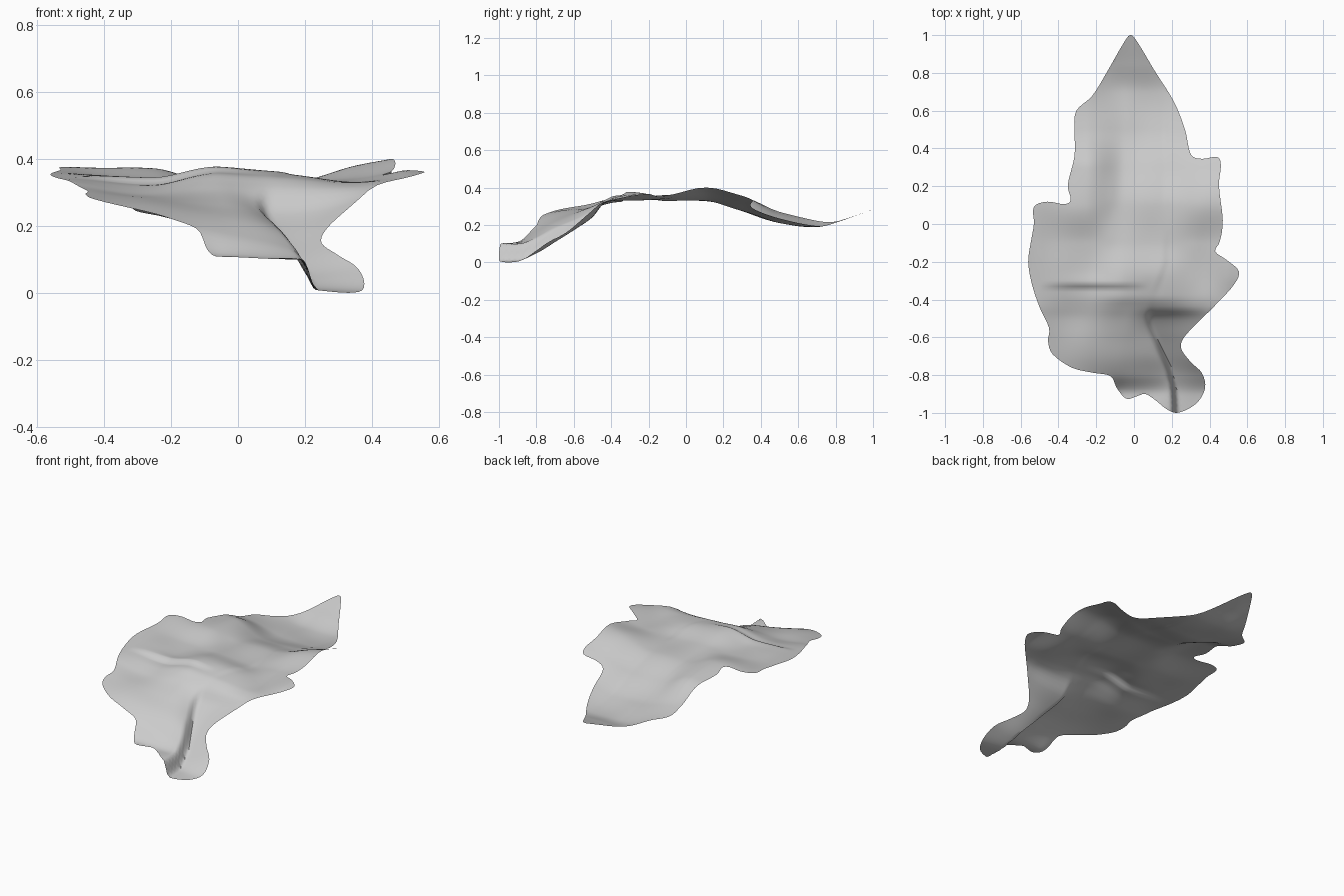
import bpy, bmesh, math
from mathutils import Vector, geometry

cube = bpy.data.objects.get("Cube")
if cube:
    bpy.data.objects.remove(cube, do_unlink=True)

# Lobed outline seen from above, clockwise from the tip
OUTLINE = [(-.02, 1), (.02, .96), (.11, .81), (.21, .65), (.27, .5), (.30, .37), (.36, .345),
           (.44, .355), (.46, .31), (.45, .2), (.47, .02), (.455, -.09), (.43, -.145), (.49, -.19),
           (.555, -.25), (.53, -.32), (.44, -.42), (.34, -.52), (.265, -.6), (.25, -.66),
           (.3, -.73), (.36, -.79), (.376, -.87), (.33, -.95), (.24, -.998), (.18, -.985),
           (.11, -.93), (.06, -.9), (.02, -.91), (-.04, -.925), (-.09, -.87), (-.125, -.805),
           (-.22, -.787), (-.33, -.76), (-.43, -.69), (-.455, -.62), (-.45, -.55), (-.5, -.44),
           (-.54, -.32), (-.56, -.2), (-.545, -.09), (-.53, 0), (-.53, .09), (-.46, .118),
           (-.37, .105), (-.335, .13), (-.35, .21), (-.315, .36), (-.315, .5), (-.305, .6),
           (-.22, .68), (-.14, .81), (-.06, .95)]

# The steep fold beside the stalk: its x position along y
FOLD_Y = [-1.0, -.9, -.8, -.65, -.5, -.4, -.2]
FOLD_X = [.215, .21, .19, .13, .075, .1, .17]

# Heights of the sheet: one row per y station. The columns are x = -.5, -.25, -.05,
# just left of the fold, just right of it, .35 and .5
ROWS = [(-1.0, (.22, .18, .13, .10, .010, .005, .005)),
        (-.9, (.25, .20, .11, .105, .015, .012, .015)),
        (-.8, (.275, .235, .18, .14, .055, .065, .08)),
        (-.7, (.295, .265, .235, .19, .115, .15, .20)),
        (-.6, (.305, .285, .27, .225, .175, .225, .29)),
        (-.5, (.32, .30, .305, .28, .245, .28, .33)),
        (-.44, (.335, .315, .335, .325, .32, .32, .335)),
        (-.38, (.345, .33, .365, .355, .35, .335, .345)),
        (-.28, (.355, .345, .38, .365, .355, .34, .362)),
        (-.1, (.365, .345, .345, .34, .335, .345, .375)),
        (.1, (.38, .375, .335, .335, .34, .385, .415)),
        (.3, (.36, .355, .285, .28, .285, .325, .375)),
        (.5, (.29, .27, .22, .215, .225, .26, .30)),
        (.7, (.25, .235, .197, .197, .20, .22, .25)),
        (.85, (.25, .245, .235, .232, .235, .24, .25)),
        (1.0, (.29, .29, .29, .29, .29, .29, .29))]
ROW_Y = [r[0] for r in ROWS]


def curve_value(xs, vs, x):
    """Smooth interpolation through uneven stations, without overshoot."""
    x = min(max(x, xs[0]), xs[-1])
    i = 0
    while i < len(xs) - 2 and x > xs[i + 1]:
        i += 1

    def slope(k):
        if k == 0 or k == len(xs) - 1:
            a, b = max(k - 1, 0), min(k + 1, len(xs) - 1)
            return (vs[b] - vs[a]) / (xs[b] - xs[a])
        d0 = (vs[k] - vs[k - 1]) / (xs[k] - xs[k - 1])
        d1 = (vs[k + 1] - vs[k]) / (xs[k + 1] - xs[k])
        return 2 * d0 * d1 / (d0 + d1) if d0 * d1 > 0 else 0
    h = xs[i + 1] - xs[i]
    t = (x - xs[i]) / h
    return ((2*t**3 - 3*t*t + 1) * vs[i] + (t**3 - 2*t*t + t) * h * slope(i)
            + (3*t*t - 2*t**3) * vs[i + 1] + (t**3 - t*t) * h * slope(i + 1))


def height(x, y):
    fold = curve_value(FOLD_Y, FOLD_X, y)
    cols = [-.5, -.25, -.05, fold - .02, fold + .02, .35, .5]
    z = curve_value(ROW_Y, [curve_value(cols, r[1], x) for r in ROWS], y)
    # Gentle ripples, and a low pleat across the left half
    z += .004 * math.sin(17 * x + 5 * y) * math.sin(13 * y - 4 * x)
    if -.5 < x < .08:
        fade = math.sin(math.pi * (x + .5) / .58)
        z += .009 * fade * math.tanh((y + .33) / .006) * math.exp(-((y + .33) / .05) ** 2)
    return max(z, .002)


def smooth_loop(points, steps):
    """Closed rounded path through the points."""
    out, n = [], len(points)
    for i in range(n):
        p = [Vector(points[(i + k) % n]) for k in (-1, 0, 1, 2)]
        for s in range(steps):
            t = s / steps
            out.append(p[1] + .5 * t * (p[2] - p[0]
                       + t * (2*p[0] - 5*p[1] + 4*p[2] - p[3] + t * (3*(p[1] - p[2]) + p[3] - p[0]))))
    return out


# Fill the outline with an even mesh of triangles
border = smooth_loop(OUTLINE, 4)
nb = len(border)


def inside(p):
    hit = False
    for i in range(nb):
        a, b = border[i], border[i - 1]
        if (a.y > p.y) != (b.y > p.y) and p.x < (b.x - a.x) * (p.y - a.y) / (b.y - a.y) + a.x:
            hit = not hit
    return hit


STEP = .015
points = list(border)
for j in range(-67, 68):
    for i in range(-39, 40):
        p = Vector(((i + .5 * (j % 2)) * STEP, j * STEP))
        if inside(p) and min((p - b).length for b in border) > .01:
            points.append(p)
verts, _, faces, *_ = geometry.delaunay_2d_cdt(points, [], [list(range(nb))], 1, 1e-5)

# Raise the flat sheet to its folded shape
bm = bmesh.new()
bv = [bm.verts.new((v.x, v.y, height(v.x, v.y))) for v in verts]
for f in faces:
    bm.faces.new([bv[k] for k in f])
for f in bm.faces:
    f.normal_update()
    if f.normal.z < 0:
        f.normal_flip()
low = min(v.co.z for v in bm.verts)
for v in bm.verts:
    v.co.z -= low
mesh = bpy.data.meshes.new("leaf_sheet")
bm.to_mesh(mesh)
bm.free()
leaf = bpy.data.objects.new("leaf_sheet", mesh)
bpy.context.collection.objects.link(leaf)

# Plain pale grey
mat = bpy.data.materials.new("pale_grey")
mat.use_nodes = True
colour = (.6, .6, .6, 1)
mat.diffuse_color = colour
mat.node_tree.nodes["Principled BSDF"].inputs["Base Color"].default_value = colour
mesh.materials.append(mat)

bpy.context.view_layer.objects.active = leaf
leaf.select_set(True)
bpy.ops.object.shade_smooth_by_angle(angle=math.radians(50))
